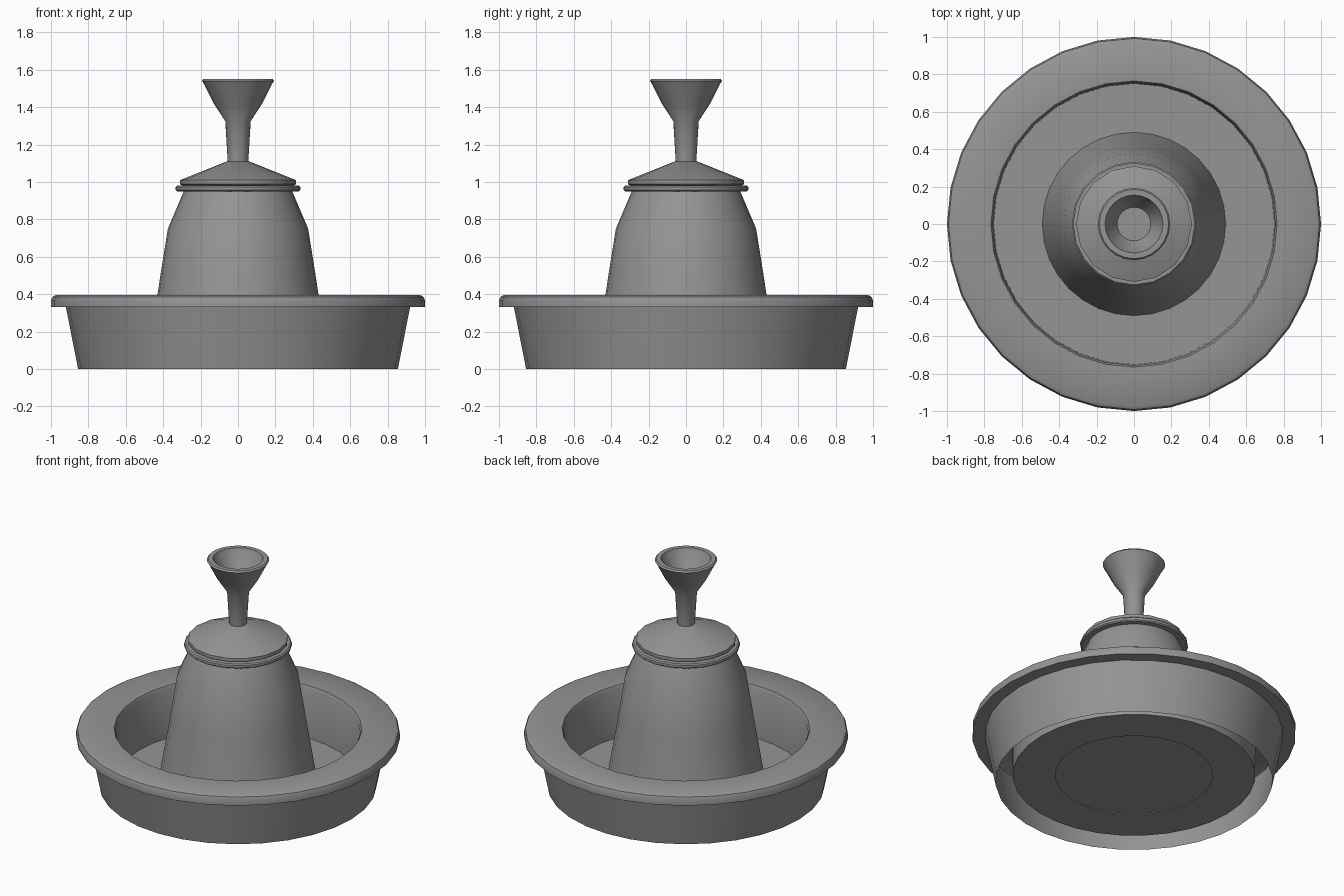
import bpy
import bmesh
import math

cube = bpy.data.objects.get("Cube")
if cube:
    bpy.data.objects.remove(cube, do_unlink=True)

grey = bpy.data.materials.new("plain grey")
grey.use_nodes = True
colour = (0.3, 0.3, 0.3, 1)
grey.diffuse_color = colour
grey.node_tree.nodes["Principled BSDF"].inputs["Base Color"].default_value = colour


def lathe(name, profile, sides):
    """Spin a (radius, height) profile around the z axis."""
    bm = bmesh.new()
    verts = [bm.verts.new((r, 0, z)) for r, z in profile]
    edges = [bm.edges.new(pair) for pair in zip(verts, verts[1:])]
    bmesh.ops.spin(bm, geom=verts + edges, cent=(0, 0, 0), axis=(0, 0, 1),
                   angle=math.tau, steps=sides, use_merge=True)
    bmesh.ops.remove_doubles(bm, verts=bm.verts, dist=0.0005)
    bmesh.ops.recalc_face_normals(bm, faces=bm.faces)
    mesh = bpy.data.meshes.new(name)
    bm.to_mesh(mesh)
    bm.free()
    mesh.materials.append(grey)
    obj = bpy.data.objects.new(name, mesh)
    bpy.context.collection.objects.link(obj)
    bpy.ops.object.select_all(action="DESELECT")
    obj.select_set(True)
    bpy.context.view_layer.objects.active = obj
    bpy.ops.object.shade_smooth_by_angle(angle=math.radians(32))
    return obj


# Thin dish: floor, inner wall, flat lip and the hollow outer skirt
lathe("dish", [(0.485, 0.04), (0.75, 0.04), (0.755, 0.37), (0.765, 0.39),
               (0.975, 0.395), (0.992, 0.385), (1, 0.365), (1, 0.33),
               (0.92, 0.33), (0.855, 0)], 32)

# Bell-shaped body, closed underneath
lathe("bell_body", [(0, 0.045), (0.49, 0.045), (0.43, 0.4), (0.415, 0.5),
                    (0.375, 0.75), (0.29, 0.95), (0, 0.95)], 32)

# Collar around the top of the body
lathe("collar", [(0, 0.95), (0.325, 0.95), (0.333, 0.957), (0.333, 0.973),
                 (0.325, 0.98), (0, 0.98)], 20)

# Shallow conical lid
lathe("lid", [(0, 0.975), (0.295, 0.98), (0.31, 0.988), (0.31, 1.01),
              (0.06, 1.11), (0, 1.11)], 16)

# Stem opening into a hollow cup
lathe("cup_knob", [(0, 1.10), (0.055, 1.11), (0.068, 1.325), (0.13, 1.42),
                   (0.183, 1.525), (0.193, 1.54), (0.185, 1.55),
                   (0.155, 1.55), (0.145, 1.52), (0.09, 1.43), (0, 1.43)], 24)
